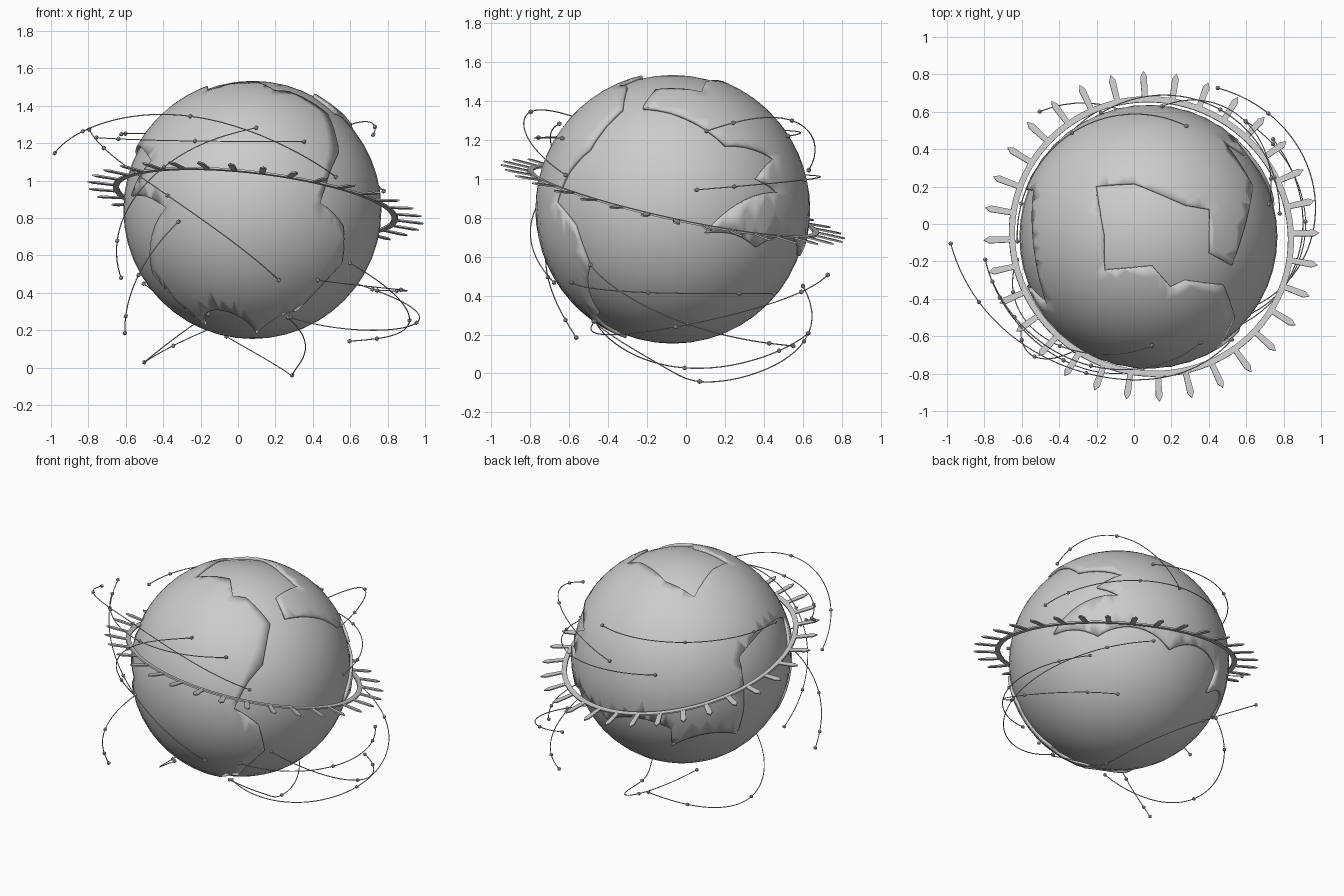
import bpy, bmesh, math
from mathutils import Vector, Matrix
from mathutils.geometry import delaunay_2d_cdt

if "Cube" in bpy.data.objects:
    bpy.data.objects.remove(bpy.data.objects["Cube"])

CENTRE = Vector((0.077, -0.068, 0.843))
SEA_R, LAND_R = 0.69, 0.706


def on_globe(az, lat, r):
    a, b = math.radians(az), math.radians(lat)
    return CENTRE + r * Vector((math.cos(b) * math.cos(a), math.cos(b) * math.sin(a), math.sin(b)))


def add_object(name, verts, faces, thickness, offset=0):
    mesh = bpy.data.meshes.new(name)
    mesh.from_pydata(verts, [], faces)
    obj = bpy.data.objects.new(name, mesh)
    bpy.context.collection.objects.link(obj)
    mod = obj.modifiers.new("thickness", 'SOLIDIFY')
    mod.thickness, mod.offset = thickness, offset
    return obj


# Ocean sphere
bpy.ops.mesh.primitive_uv_sphere_add(segments=48, ring_count=24, radius=SEA_R, location=CENTRE)
bpy.context.object.name = "ocean_sphere"
bpy.ops.object.shade_smooth()

# Raised land: coastline as (azimuth, latitude), laid out flat around the north pole
coast = [(-66, 65), (-50, 64), (-33, 47), (-43, 26), (-52, 17), (-59, 3), (-46, -7),
         (-42, -24), (-58, -50), (-85, -70), (-137, -61), (-150, -29), (-131, 1), (-158, 6),
         (-146, 22), (158, 20), (159, -10), (158, -26), (119, -30), (119, -17), (80, -20),
         (39, -16), (14, -10), (51, 7), (39, 13), (53, 22), (26, 28), (-19, 48),
         (-15, 61), (24, 59), (40, 68), (105, 65), (136, 56), (178, 70), (-143, 65), (-83, 77)]


def flat(az, lat):
    a = math.radians(az)
    return Vector((math.cos(a), math.sin(a))) * (90 - lat)


outline = []
for i, c in enumerate(coast):
    a, b = flat(*c), flat(*coast[(i + 1) % len(coast)])
    n = max(1, math.ceil((b - a).length / 7))
    outline += [a.lerp(b, k / n) for k in range(n)]
grid = [flat(az + lat / 2, lat) for lat in range(-66, 84, 6) for az in range(0, 360, 8)]
pts, _, tris, *_ = delaunay_2d_cdt(outline + grid, [], [list(range(len(outline)))], 1, 1e-4)
used = sorted({i for t in tris for i in t})
index = {v: k for k, v in enumerate(used)}
land_verts = [on_globe(math.degrees(math.atan2(pts[i].y, pts[i].x)), 90 - pts[i].length, LAND_R) for i in used]
land = add_object("raised_land", land_verts, [[index[i] for i in t] for t in tris], 0.022, -1)
bm = bmesh.new()
bm.from_mesh(land.data)
for f in bm.faces:
    f.normal_update()
    if f.normal.dot(f.calc_center_median() - CENTRE) < 0:
        f.normal_flip()
bm.to_mesh(land.data)
bm.free()
bpy.ops.object.select_all(action='DESELECT')
bpy.context.view_layer.objects.active = land
land.select_set(True)
bpy.ops.object.shade_smooth_by_angle(angle=math.radians(30))

# Tilted flat ring
normal = Vector((0.12, 0.22, 1)).normalized()
turn = Vector((0, 0, 1)).rotation_difference(normal).to_matrix().to_4x4()
tilt = Matrix.Translation((0.093, -0.067, 0.882)) @ turn


def polar(r, a, side=0):
    return tilt @ Vector((r * math.cos(a) - side * math.sin(a), r * math.sin(a) + side * math.cos(a), 0))


N = 96
verts = [polar(r, math.tau * i / N) for r in (0.735, 0.767) for i in range(N)]
add_object("ring_band", verts, [(i, (i + 1) % N, N + (i + 1) % N, N + i) for i in range(N)], 0.01)

# 32 pointed spokes around the ring
verts, faces = [], []
for i in range(32):
    a = math.radians(2 + i * 11.25)
    faces.append(tuple(range(len(verts), len(verts) + 5)))
    verts += [polar(0.76, a, -0.015), polar(0.875, a, -0.018), polar(0.905, a),
              polar(0.875, a, 0.018), polar(0.76, a, 0.015)]
add_object("ring_spokes", verts, faces, 0.008)

# Thin flight arcs rising from the globe:
# start azimuth, start latitude, end azimuth, end latitude, end radius, latitude bulge, lift
arcs = [(-51, 14, -178, 16, 1.1, 17, .03), (-64, 30, -164, 24, .95, -1, 0),
        (-77, -31, -172, 26, .98, 8, -.05), (-88, 37, -170, -27, .8, 12, .02),
        (-120, -50, -252, -41, .97, -9, .15), (-63, -52, 65, -21, .94, 2, .23),
        (-65, -52, 131, -24, .97, -36, .07), (-56, -31, 38, -27, .95, 1, .07),
        (-39, -23, 50, -41, 1.07, -3, .13), (84, 16, 15, 31, .78, 6, .17),
        (111, 14, 10, 8, .72, 0, .07), (71, 31, 182, 30, .81, 0, .03),
        (-123, -5, -144, -38, 1.07, 0, .05)]


def arc_point(arc, t):
    az1, lat1, az2, lat2, r2, bulge, lift = arc
    s = math.sin(math.pi * t)
    return on_globe(az1 + (az2 - az1) * t, lat1 + (lat2 - lat1) * t + bulge * s,
                    0.73 + (r2 - 0.73) * t + lift * s)


curve = bpy.data.curves.new("flight_arcs", 'CURVE')
curve.dimensions = '3D'
curve.bevel_depth, curve.bevel_resolution = 0.003, 1
bm = bmesh.new()
for arc in arcs:
    spline = curve.splines.new('POLY')
    spline.points.add(48)
    for i, p in enumerate(spline.points):
        p.co = (*arc_point(arc, i / 48), 1)
    # beads along each arc
    for t in (0, 0.5, 0.85, 1):
        bmesh.ops.create_icosphere(bm, subdivisions=1, radius=0.013,
                                   matrix=Matrix.Translation(arc_point(arc, t)))
bpy.context.collection.objects.link(bpy.data.objects.new("flight_arcs", curve))
mesh = bpy.data.meshes.new("arc_beads")
bm.to_mesh(mesh)
bm.free()
bpy.context.collection.objects.link(bpy.data.objects.new("arc_beads", mesh))
